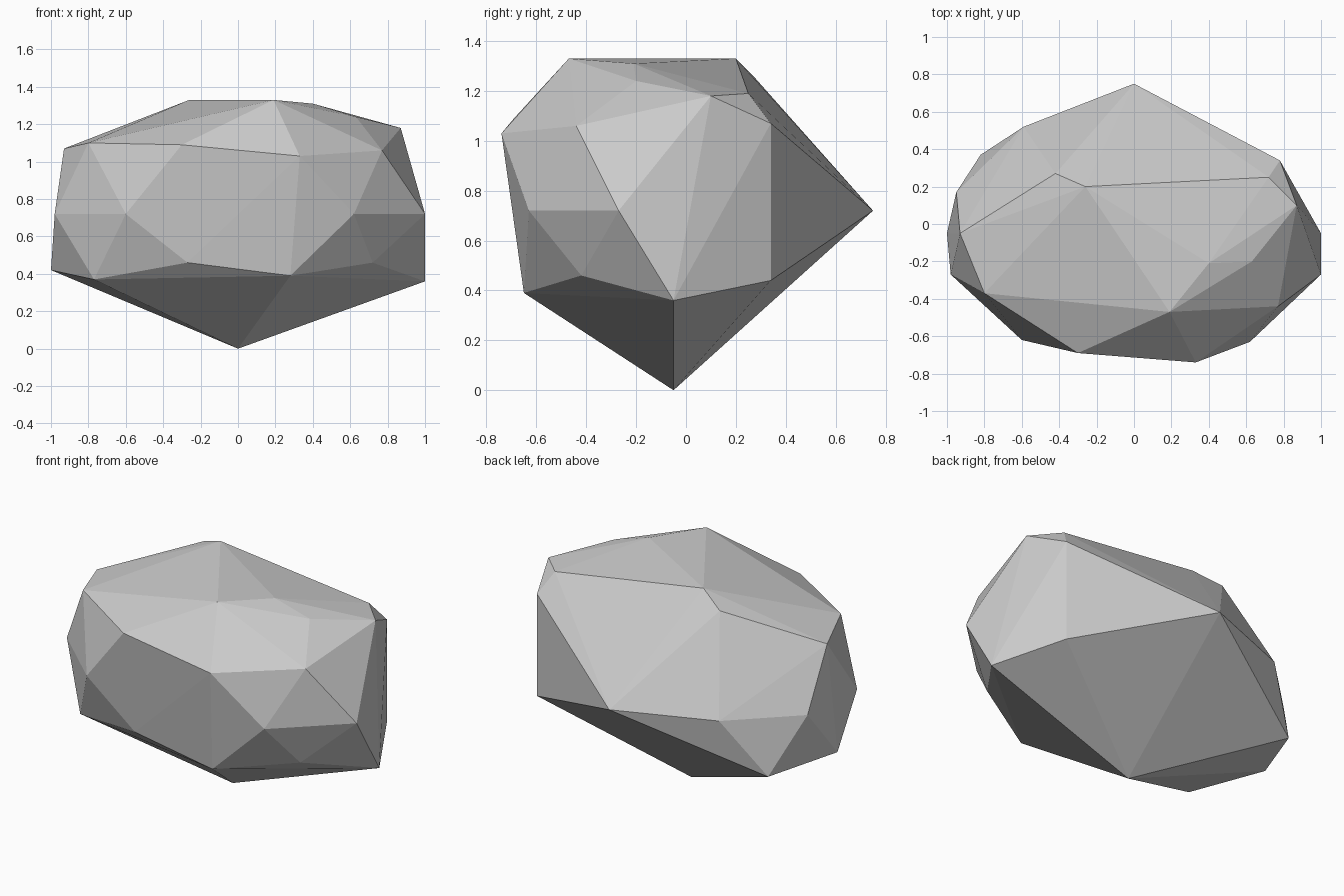
import bpy
import bmesh
from mathutils import Vector

# Remove the default object
default_cube = bpy.data.objects.get("Cube")
if default_cube:
    bpy.data.objects.remove(default_cube, do_unlink=True)


def make_material(name, colour):
    material = bpy.data.materials.new(name)
    material.use_nodes = True
    material.diffuse_color = colour
    shader = material.node_tree.nodes["Principled BSDF"]
    shader.inputs["Base Color"].default_value = colour
    shader.inputs["Roughness"].default_value = 0.9
    return material


def chiselled_stone(name, corners, material):
    """Wrap a flat-faced stone around its corner points."""
    bm = bmesh.new()
    for corner in corners:
        bm.verts.new(Vector(corner))
    hull = bmesh.ops.convex_hull(bm, input=bm.verts)
    spare = set(hull["geom_interior"]) | set(hull["geom_unused"])
    loose = [item for item in spare if isinstance(item, bmesh.types.BMVert)]
    bmesh.ops.delete(bm, geom=loose, context="VERTS")
    bmesh.ops.recalc_face_normals(bm, faces=bm.faces)
    mesh = bpy.data.meshes.new(name)
    bm.to_mesh(mesh)
    bm.free()
    mesh.materials.append(material)
    stone = bpy.data.objects.new(name, mesh)
    bpy.context.collection.objects.link(stone)
    return stone


# Corners of the stone, grouped in rings from the ground up
foot = [(0, -.05, 0)]
lower_ring = [
    (1, -.05, .36), (.72, -.42, .46), (.28, -.65, .39), (-.27, -.62, .46),
    (-.77, -.44, .37), (-1, -.05, .42), (-.82, .37, .38), (.78, .34, .44),
]
# The widest ring is level
middle_height = .72
middle_ring = [(x, y, middle_height) for x, y in (
    (1, -.27), (.62, -.63), (-.6, -.62), (-.98, -.27),
    (-.95, .17), (-.59, .52), (0, .75),
)]
upper_ring = [
    (.87, .1, 1.18), (.77, -.44, 1.06), (.33, -.74, 1.03), (-.3, -.69, 1.09),
    (-.8, -.37, 1.1), (-.93, -.05, 1.07), (.78, .34, 1.07), (.72, .25, 1.19),
]
crown = [
    (.19, -.47, 1.33), (.4, -.21, 1.31), (.63, -.2, 1.24),
    (-.26, .2, 1.33), (-.42, .27, 1.26),
]

stone_grey = make_material("stone grey", (.6, .6, .6, 1))
chiselled_stone("rock", foot + lower_ring + middle_ring + upper_ring + crown, stone_grey)
